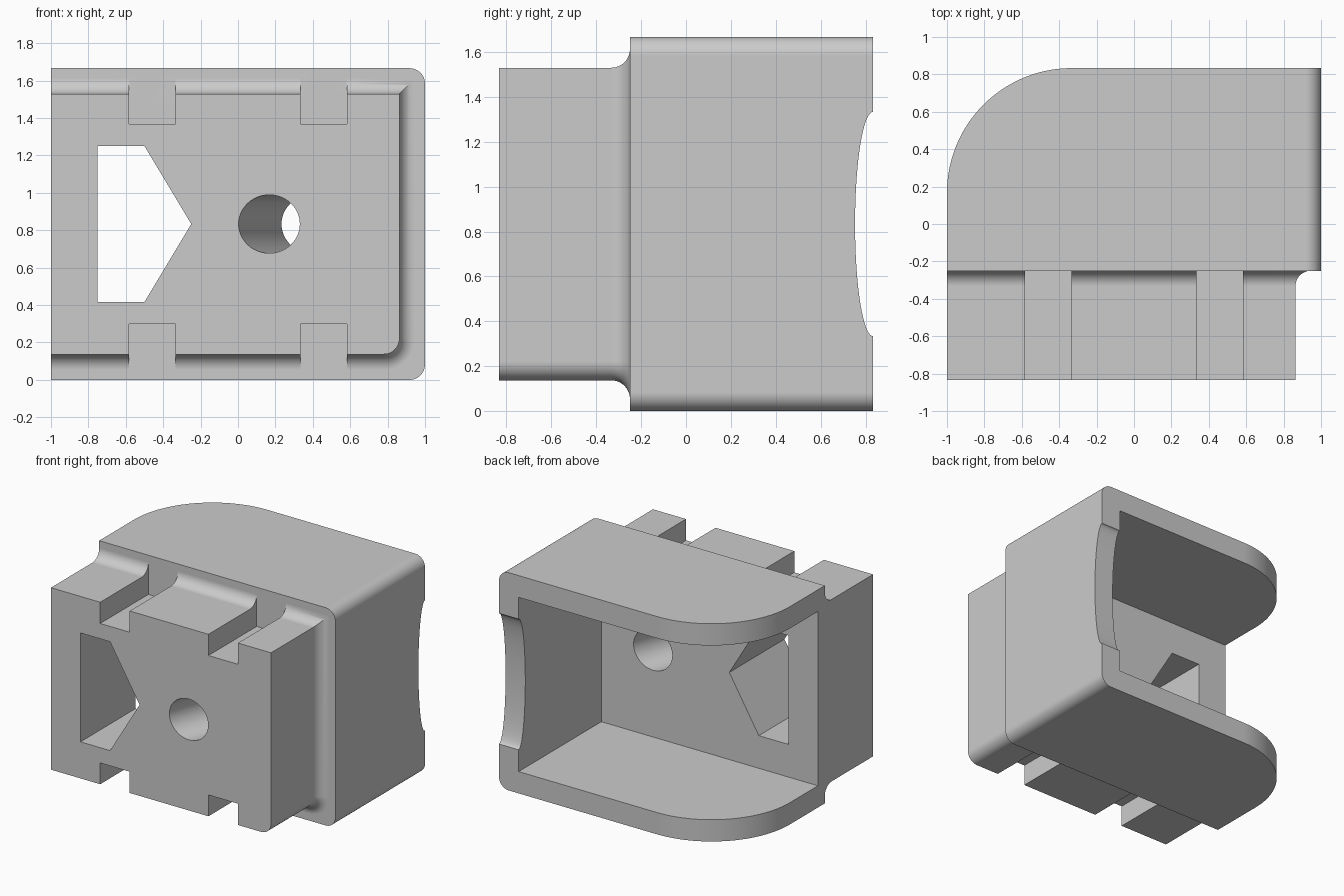
import bpy, bmesh
from math import sin, cos, pi, radians

cube = bpy.data.objects.get("Cube")
if cube:
    bpy.data.objects.remove(cube, do_unlink=True)

grey = bpy.data.materials.new("light grey")
grey.use_nodes = True
grey.diffuse_color = (0.6, 0.6, 0.6, 1)
grey.node_tree.nodes["Principled BSDF"].inputs["Base Color"].default_value = (0.6, 0.6, 0.6, 1)

U = 1 / 12            # basic module: base thickness and fillet radius
MID = 10 * U          # half height and half depth
SEG = 12


def loft(name, rings):
    """Closed solid through rings with equal point counts."""
    bm = bmesh.new()
    loops = [[bm.verts.new(p) for p in ring] for ring in rings]
    n = len(loops[0])
    for a, b in zip(loops, loops[1:]):
        for i in range(n):
            j = (i + 1) % n
            bm.faces.new((a[i], a[j], b[j], b[i]))
    bm.faces.new(loops[0])
    bm.faces.new(loops[-1])
    bmesh.ops.remove_doubles(bm, verts=bm.verts, dist=1e-5)
    bmesh.ops.recalc_face_normals(bm, faces=bm.faces)
    mesh = bpy.data.meshes.new(name)
    bm.to_mesh(mesh)
    bm.free()
    obj = bpy.data.objects.new(name, mesh)
    bpy.context.collection.objects.link(obj)
    return obj


def arc(cx, cy, rx, ry, start, end, n):
    steps = [radians(start + (end - start) * i / n) for i in range(n + 1)]
    return [(cx + rx * cos(t), cy + ry * sin(t)) for t in steps]


def prism(name, profile, axis, lo, hi):
    """Extrude a 2D profile along one axis."""
    def place(p, h):
        point = list(p)
        point.insert(axis, h)
        return point
    return loft(name, [[place(p, h) for p in profile] for h in (lo, hi)])


def box(name, x0, x1, y0, y1, z0, z1):
    return prism(name, [(x0, y0), (x1, y0), (x1, y1), (x0, y1)], 2, z0, z1)


def section(y, x1, z0, r_low, r_high):
    """Outline flush at the left, with its own radius at each right corner."""
    z1 = 2 * MID - z0
    outline = [(-1, z0)]
    outline += arc(x1 - r_low, z0 + r_low, r_low, r_low, -90, 0, SEG)
    outline += arc(x1 - r_high, z1 - r_high, r_high, r_high, 0, 90, SEG)
    outline.append((-1, z1))
    return [(x, y, z) for x, z in outline]


# Body: front block, concave fillet, then the wider rear shell
STEP_Y = -3 * U
rings = [section(-MID, 0.863, 0.137, U, 0)]
for i in range(SEG + 1):
    t = pi / 2 * i / SEG
    d = U * (1 - cos(t))
    rings.append(section(STEP_Y - U + U * sin(t), 0.863 + d, 0.137 - d, U + d, 0))
rings += [section(y, 1, 0, U, U) for y in (STEP_Y, MID)]
body = loft("bracket_body", rings)
body.data.materials.append(grey)

# Rear cavity, open at the back and one side
cutters = [box("cavity", -1.2, MID, -2 * U, 1.1, 2 * U, 18 * U)]

# Large rounded corner of both plates
corner = arc(-4 * U, 2 * U, 8 * U, 8 * U, 180, 90, 40)
corner += [(-4 * U, 1), (-1.2, 1), (-1.2, 2 * U)]
cutters.append(prism("plate_corner", corner, 2, -0.1, 1.8))

# Shallow scallop in the side wall
cutters.append(prism("wall_scallop", arc(MID, MID, 0.08, 0.5, 0, 360, 64)[:-1], 0, 0.7, 1.1))

# Five-sided window
window = [(-0.75, 5 * U), (-0.5, 5 * U), (-0.25, MID), (-0.5, 15 * U), (-0.75, 15 * U)]
cutters.append(prism("window", window, 1, -1, 0))

# Slanted round hole
hole = []
for y in (-1, 0):
    cx = 2 * U + 0.345 * (y + MID)
    hole.append([(x, y, z) for x, z in arc(cx, MID, 0.164, 0.156, 0, 360, 48)[:-1]])
cutters.append(loft("slanted_hole", hole))

# Notches along the top and bottom of the block
for x0, x1 in ((-7 * U, -4 * U), (4 * U, 7 * U)):
    for z0, z1 in ((1.367, 1.8), (-0.1, 0.3)):
        cutters.append(box("notch", x0, x1, -1, STEP_Y, z0, z1))

bpy.ops.object.select_all(action="DESELECT")
body.select_set(True)
bpy.context.view_layer.objects.active = body
for cutter in cutters:
    cutter.hide_render = True
    mod = body.modifiers.new(cutter.name, "BOOLEAN")
    mod.operation = "DIFFERENCE"
    mod.solver = "EXACT"
    mod.object = cutter
    bpy.ops.object.modifier_apply(modifier=mod.name)
    bpy.data.objects.remove(cutter, do_unlink=True)

# Smooth curves, crisp edges, flat faces kept flat
bpy.ops.object.shade_smooth_by_angle(angle=radians(30))
weighted = body.modifiers.new("flat faces", "WEIGHTED_NORMAL")
weighted.keep_sharp = True
